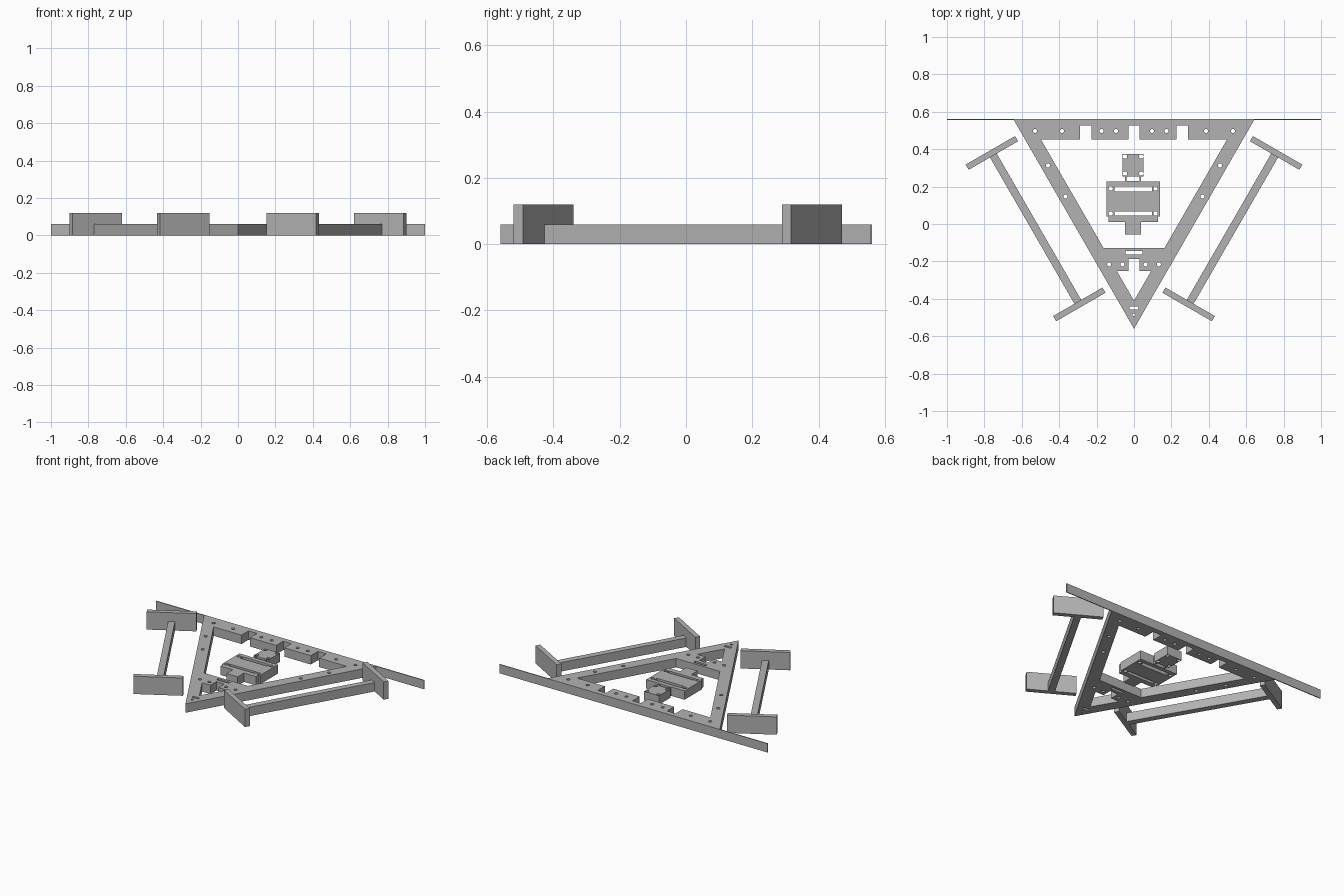
import bpy, bmesh, math
from mathutils import Matrix, Vector

cube = bpy.data.objects.get("Cube")
if cube:
    bpy.data.objects.remove(cube, do_unlink=True)

GREY = (0.45, 0.45, 0.45, 1)
mat = bpy.data.materials.new("plain grey")
mat.use_nodes = True
mat.diffuse_color = GREY
mat.node_tree.nodes["Principled BSDF"].inputs["Base Color"].default_value = GREY

THICK, TALL = 0.06, 0.12


def rect(x0, x1, y0, y1):
    return [(x0, y0), (x1, y0), (x1, y1), (x0, y1)]


def circle(x, y, r=0.011, n=16):
    return [(x + r * math.cos(2 * math.pi * i / n), y + r * math.sin(2 * math.pi * i / n))
            for i in range(n)]


def mirrored(half):
    """Close a right-hand half outline across x = 0."""
    return half + [(-x, y) for x, y in reversed(half) if x > 0]


def plate(name, loops, height=THICK):
    """Extrude an outline with holes into a flat plate standing on z = 0."""
    cu = bpy.data.curves.new(name, 'CURVE')
    cu.dimensions, cu.fill_mode, cu.extrude = '2D', 'BOTH', height / 2
    for loop in loops:
        sp = cu.splines.new('POLY')
        sp.points.add(len(loop) - 1)
        for p, (x, y) in zip(sp.points, loop):
            p.co = (x, y, 0, 1)
        sp.use_cyclic_u = True
    tmp = bpy.data.objects.new(name + " outline", cu)
    bpy.context.collection.objects.link(tmp)
    bpy.context.view_layer.update()
    me = bpy.data.meshes.new_from_object(
        tmp.evaluated_get(bpy.context.evaluated_depsgraph_get()))
    bpy.data.objects.remove(tmp, do_unlink=True)
    bm = bmesh.new()
    bm.from_mesh(me)
    bmesh.ops.remove_doubles(bm, verts=bm.verts, dist=1e-5)
    bmesh.ops.translate(bm, verts=bm.verts, vec=(0, 0, height / 2))
    bmesh.ops.recalc_face_normals(bm, faces=bm.faces)
    bm.to_mesh(me)
    bm.free()
    return finish(name, me)


def finish(name, me):
    for p in me.polygons:
        p.use_smooth = False
    me.materials.clear()
    me.materials.append(mat)
    me.name = name
    ob = bpy.data.objects.new(name, me)
    bpy.context.collection.objects.link(ob)
    return ob


def box(name, x, y, length, width, height, angle=0):
    bm = bmesh.new()
    bmesh.ops.create_cube(bm, size=1, matrix=(
        Matrix.Translation((x, y, height / 2)) @ Matrix.Rotation(angle, 4, 'Z')
        @ Matrix.Diagonal((length, width, height, 1))))
    me = bpy.data.meshes.new(name)
    bm.to_mesh(me)
    bm.free()
    return finish(name, me)


# Triangular frame: outline, notched main opening, small front opening
outline = [(0, -0.56), (0.643, 0.557), (-0.643, 0.557)]
opening = mirrored([(0.163, -0.128), (0.497, 0.451), (0.29, 0.451), (0.29, 0.526),
                    (0.227, 0.526), (0.227, 0.451), (0.03, 0.451), (0.03, 0.526)])
front_opening = mirrored([(0, -0.41), (0.092, -0.251), (0.03, -0.251), (0.03, -0.188)])
slots = [rect(-0.045, 0.045, -0.163, -0.145), rect(-0.024, 0.024, -0.457, -0.44)]

# Screw holes in the frame
hole_spots = [(0.529, 0.497), (0.385, 0.497), (0.174, 0.497), (0.096, 0.497),
              (0.46, 0.313), (0.366, 0.147), (0.133, -0.216), (0.062, -0.216)]
holes = [circle(s * x, y) for x, y in hole_spots for s in (-1, 1)]
holes.append(circle(0, -0.485, 0.008))
plate("triangle_frame", [outline, opening, front_opening] + slots + holes)

# Back strip running past both corners
box("back_strip", 0, 0.558, 2.0, 0.006, THICK)

# Central mount: stepped outline, a little left of centre
CX = -0.005
body = mirrored([(0.042, -0.056), (0.042, 0.011), (0.132, 0.011), (0.132, 0.04),
                 (0.143, 0.04), (0.143, 0.227), (0.042, 0.227), (0.042, 0.254),
                 (0.056, 0.254), (0.056, 0.374)])
mount_slots = [rect(-0.1, 0.1, 0.174, 0.2), rect(-0.1, 0.1, 0.045, 0.067),
               rect(-0.034, 0.034, 0.229, 0.253)]
mount_holes = [circle(s * x, y, 0.012) for x, y in
               ((0.12, 0.19), (0.12, 0.056), (0.043, 0.361), (0.043, 0.27)) for s in (-1, 1)]
mount = plate("central_mount", [body] + mount_slots + mount_holes)
mount.data.transform(Matrix.Translation((CX, 0, 0)))

# Side rails, each with two tall end plates square to the rail
back, front = Vector((0.76, 0.38)), Vector((0.2925, -0.43))
middle, span = (back + front) / 2, back - front
for side, s in (("left", 1), ("right", -1)):
    rail_angle = s * math.atan2(span.y, span.x)
    box(side + "_rail", s * middle.x, middle.y, span.length - 0.03, 0.042, THICK, rail_angle)
    for end, c in (("back", back), ("front", front)):
        box(f"{side}_{end}_end_plate", s * c.x, c.y, 0.305, 0.032, TALL,
            rail_angle + math.pi / 2)
